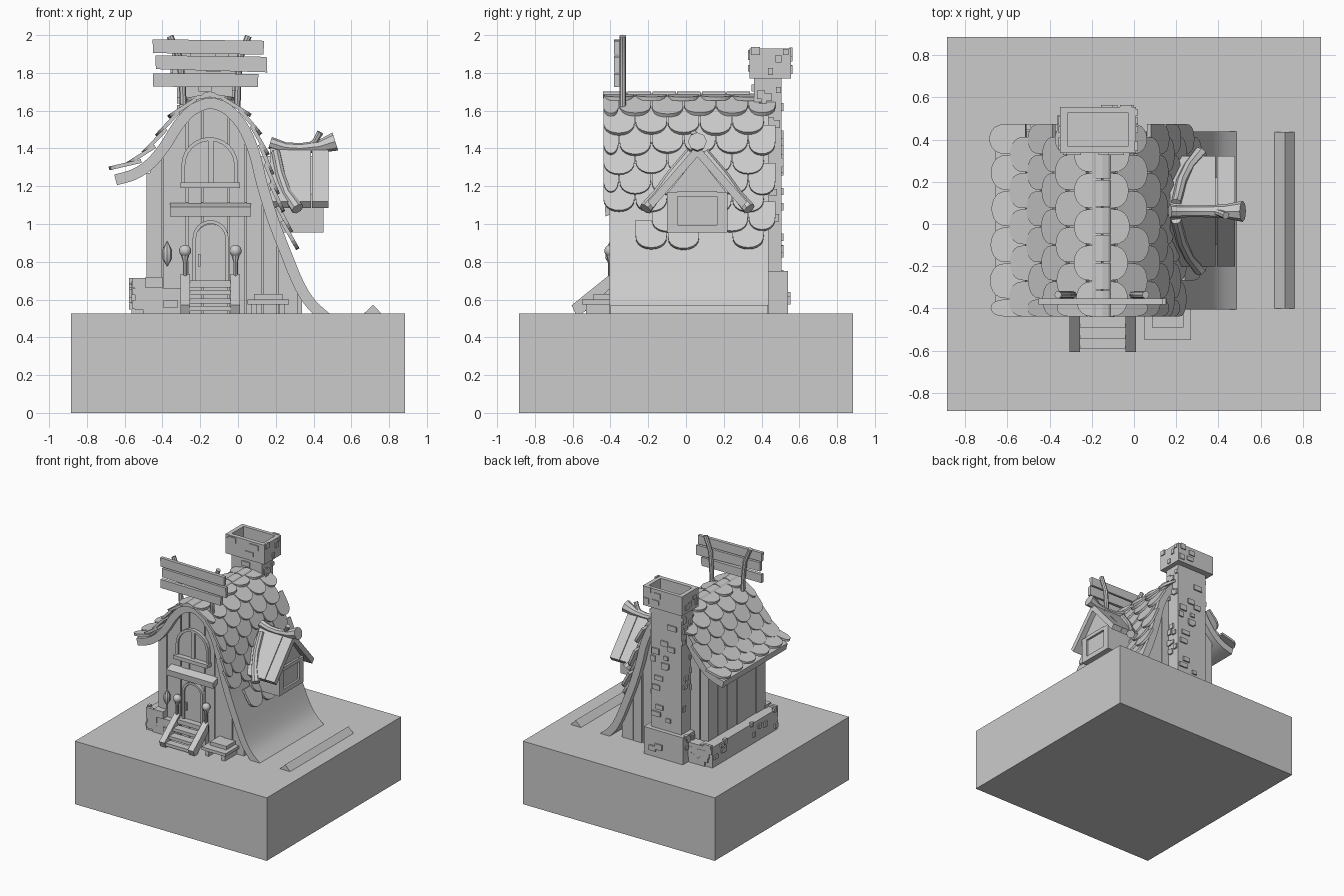
import bpy, bmesh, math, random
from mathutils import Vector as V

if "Cube" in bpy.data.objects:
    bpy.data.objects.remove(bpy.data.objects["Cube"])
random.seed(4)

mat = bpy.data.materials.new("plain grey")
mat.diffuse_color = (0.6, 0.6, 0.6, 1)
mat.use_nodes = True
mat.node_tree.nodes["Principled BSDF"].inputs["Base Color"].default_value = mat.diffuse_color


def finish(name, me, smooth):
    me.materials.clear()
    me.materials.append(mat)
    if smooth:
        for p in me.polygons:
            p.use_smooth = True
        me.set_sharp_from_angle(angle=math.radians(35))
    ob = bpy.data.objects.new(name, me)
    bpy.context.collection.objects.link(ob)
    return ob


def make(name, parts, smooth=False):
    """parts: list of (polygon points, extrusion vector)"""
    bm = bmesh.new()
    for pts, ext in parts:
        a = [bm.verts.new(V(p)) for p in pts]
        b = [bm.verts.new(V(p) + V(ext)) for p in pts]
        bm.faces.new(a)
        bm.faces.new(b[::-1])
        for i in range(len(a)):
            j = (i + 1) % len(a)
            bm.faces.new((a[j], a[i], b[i], b[j]))
    bmesh.ops.recalc_face_normals(bm, faces=bm.faces)
    me = bpy.data.meshes.new(name)
    bm.to_mesh(me)
    bm.free()
    return finish(name, me, smooth)


def box(x0, x1, y0, y1, z0, z1):
    return [(x0, y0, z0), (x1, y0, z0), (x1, y1, z0), (x0, y1, z0)], (0, 0, z1 - z0)


def xz(poly, y0, y1):
    return [(x, y0, z) for x, z in poly], (0, y1 - y0, 0)


def yz(poly, x0, x1):
    return [(x0, y, z) for y, z in poly], (x1 - x0, 0, 0)


def log(name, pts, radii):
    cu = bpy.data.curves.new(name, 'CURVE')
    cu.dimensions = '3D'
    cu.bevel_depth = 1.0
    cu.bevel_resolution = 2
    cu.use_fill_caps = True
    sp = cu.splines.new('POLY')
    sp.points.add(len(pts) - 1)
    for q, p, r in zip(sp.points, pts, radii):
        q.co, q.radius = (*p, 1), r
    tmp = bpy.data.objects.new(name + "_path", cu)
    bpy.context.collection.objects.link(tmp)
    me = bpy.data.meshes.new_from_object(tmp.evaluated_get(bpy.context.evaluated_depsgraph_get()))
    bpy.data.objects.remove(tmp)
    return finish(name, me, True)


def arch(x0, x1, z0, z1, n=12):
    r, c = (x1 - x0) / 2, (x0 + x1) / 2
    return [(x0, z0)] + [(c - r * math.cos(math.pi * i / n), z1 - r + r * math.sin(math.pi * i / n))
                         for i in range(n + 1)] + [(x1, z0)]


def arch_ring(x0, x1, z0, z1, w):
    return arch(x0, x1, z0, z1) + arch(x0 + w, x1 - w, z0, z1 - w)[::-1]


def stones(x0, x1, y0, y1, z0, z1, n, d=0.012):
    """random blocks standing out of the four sides of a box"""
    out = []
    for i in range(n):
        w, h = random.uniform(.02, .04), random.uniform(.015, .024)
        z = random.uniform(z0 + h, z1 - h)
        if i % 2:
            x = random.uniform(x0 + w, x1 - w)
            y = random.choice((y0, y1))
            out.append(box(x - w, x + w, y - d, y + d, z - h, z + h))
        else:
            y = random.uniform(y0 + w * .6, y1 - w * .6)
            x = random.choice((x0, x1))
            out.append(box(x - d, x + d, y - w * .6, y + w * .6, z - h, z + h))
    return out


# ground block and loose ridge on the ground
make("ground_block", [box(-.885, .885, -.885, .885, 0, .525)])
make("ground_ridge", [xz([(.66, .52), (.715, .572), (.765, .52)], -.4, .435)])

# roof curve, sampled as a spline
ctrl = [(-.655, 1.262), (-.56, 1.29), (-.48, 1.345), (-.41, 1.43), (-.34, 1.54), (-.26, 1.625),
        (-.15, 1.668), (-.04, 1.63), (.05, 1.53), (.112, 1.39), (.155, 1.22), (.21, 1.04),
        (.275, .87), (.345, .70), (.41, .595), (.51, .505)]
curve = []
for i in range(len(ctrl) - 1):
    p = [V(ctrl[max(0, min(len(ctrl) - 1, i + k))]) for k in (-1, 0, 1, 2)]
    for k in range(5):
        t = k / 5
        curve.append(.5 * (2 * p[1] + (p[2] - p[0]) * t + (2 * p[0] - 5 * p[1] + 4 * p[2] - p[3]) * t * t
                           + (3 * p[1] - p[0] - 3 * p[2] + p[3]) * t ** 3))
curve.append(V(ctrl[-1]))
inner = []
for i, p in enumerate(curve):
    t = (curve[min(i + 1, len(curve) - 1)] - curve[max(i - 1, 0)]).normalized()
    inner.append(p - V((-t.y, t.x)) * .058)
make("roof_shell", [xz(curve + inner[::-1], -.405, .437)], True)


def z_in(x):
    for a, b in zip(inner, inner[1:]):
        if a.x <= x <= b.x:
            return a.y + (b.y - a.y) * (x - a.x) / (b.x - a.x) + .01
    return .53


def strip(a, b):
    top = [a + (b - a) * k / 5 for k in range(6)]
    return [(b, .5), (a, .5)] + [(x, max(.51, z_in(x))) for x in top]


# house body with upright planks on the front, back and left
make("house_core", [xz(strip(-.46 + i * .1, -.36 + i * .1), -.34, .36) for i in range(8)])
edges = [-.47, -.40, -.27, -.19, -.05, .04, .13, .21, .32]
planks = []
for a, b in zip(edges, edges[1:]):
    d = random.uniform(0, .012)
    planks += [xz(strip(a + .004, b - .004), -.362 - d, -.33), xz(strip(a + .004, b - .004), .35, .385 + d)]
for i in range(6):
    y = -.36 + i * .125
    planks.append(box(-.475 - random.uniform(0, .012), -.44, y + .003, y + .122, .52, 1.27))
make("wall_planks", planks)


# scalloped roof tiles
def on_curve(path, s):
    for a, b in zip(path, path[1:]):
        d = (b - a).length
        if s <= d or b is path[-1]:
            return a + (b - a) * (s / d)
        s -= d


top = 30
sides = {"left": (curve[:top + 1][::-1], -1, 6, .112), "right": (curve[top:], 1, 9, .106)}
for side, (path, sg, rows, step) in sides.items():
    tiles = []
    for r in range(rows):
        s = .125 + r * step
        lo, hi = on_curve(path, s), on_curve(path, max(0, s - .17))
        ax = (lo - hi).normalized()
        nm = V((-ax.y, ax.x)) * sg
        P, Q = hi + nm * .003, lo + nm * .028
        ax = (Q - P).normalized()
        L = (Q - P).length
        nm = V((-ax.y, ax.x)) * sg
        y = -.44 - (.085 if r % 2 else 0)
        while y < .44:
            a, b = max(y, -.44), min(y + .17, .475)
            y += .171
            c, w = (a + b) / 2, (b - a) / 2 - .002
            if w < .03:
                continue
            if side == "right" and ((lo.y < 1.04 and c < -.2) or (lo.y < .93 and .12 < c < .28)):
                continue
            e = .08
            jog = random.uniform(-.008, .008)
            out = [(c - w, 0), (c + w, 0)] + [
                (c + w * math.cos(math.pi * k / 10), L + jog - e + e * math.sin(math.pi * k / 10) ** .8)
                for k in range(11)]
            pts = [(P.x + ax.x * v, u, P.y + ax.y * v) for u, v in out]
            tiles.append((pts, (nm.x * .02, 0, nm.y * .02)))
    make("roof_tiles_" + side, tiles)
caps = []
for i in range(6):
    y = -.44 + i * .131
    caps.append(xz([(-.21, 1.665), (-.18, 1.694), (-.15, 1.702), (-.12, 1.694), (-.09, 1.665),
                    (-.15, 1.675)], y, y + .125))
make("ridge_caps", caps)

# chimney and stone footing
make("chimney", [box(-.31, -.03, .36, .505, .52, 1.78), box(-.35, .01, .36, .54, .52, .75),
                 box(-.35, .01, .335, .37, 1.77, 1.93), box(-.35, .01, .525, .555, 1.77, 1.93),
                 box(-.35, -.315, .37, .525, 1.77, 1.93), box(-.025, .01, .37, .525, 1.77, 1.93),
                 box(-.33, -.01, .36, .54, 1.77, 1.84)]
     + stones(-.31, -.03, .36, .505, .78, 1.75, 60) + stones(-.35, .01, .36, .54, .54, .76, 14)
     + stones(-.35, .01, .335, .555, 1.78, 1.94, 16, .008))
make("stone_footing", [box(-.565, -.45, -.40, .46, .52, .695), box(-.5, -.30, -.41, -.34, .52, .66),
                       box(-.5, -.3, .36, .47, .52, .69), box(-.49, -.40, -.42, -.34, .66, .72)]
     + stones(-.565, -.45, -.40, .46, .54, .715, 44) + stones(-.5, -.30, -.41, .46, .54, .66, 14))

# door, upper window, sill and awning
make("door", [xz(arch(-.225, -.06, .69, 1.0), -.38, -.35)])
make("door_frame", [xz(arch_ring(-.24, -.05, .69, 1.02, .018), -.395, -.35)])
make("door_handle", [box(-.212, -.198, -.395, -.37, .775, .84)])
make("upper_window", [xz(arch(-.29, -.01, 1.2, 1.45), -.377, -.35)])
make("window_frame", [xz(arch_ring(-.30, 0, 1.2, 1.46, .02), -.392, -.35), box(-.16, -.13, -.388, -.35, 1.2, 1.45)])
make("window_sill", [box(-.305, .01, -.42, -.35, 1.19, 1.22)])
make("door_awning", [yz([(-.35, 1.115), (-.35, 1.07), (-.425, 1.04), (-.43, 1.09)], -.36, .07)])

# stairs with side boards and a landing
make("stairs", [box(-.27, -.03, -.43, -.34, .665, .70), box(-.26, -.03, -.49, -.42, .625, .65),
                box(-.26, -.03, -.545, -.475, .58, .605), box(-.26, -.03, -.59, -.53, .54, .565),
                box(-.29, -.26, -.43, -.38, .52, .7), box(-.03, 0, -.43, -.38, .52, .7)])
for n, x in (("left", -.305), ("right", -.04)):
    make("stair_board_" + n, [yz([(-.605, .57), (-.585, .525), (-.55, .525), (-.40, .66), (-.40, .735)], x, x + .05)])

# lamp posts with globes
for n, x in (("left", -.28), ("right", -.013)):
    log("lamp_post_" + n, [(x, -.4, .7), (x, -.4, .80), (x, -.4, .835)], [.012, .012, .022])
    bm = bmesh.new()
    bmesh.ops.create_uvsphere(bm, u_segments=16, v_segments=10, radius=.032)
    bmesh.ops.translate(bm, verts=bm.verts, vec=(x, -.4, .858))
    me = bpy.data.meshes.new("lamp_globe_" + n)
    bm.to_mesh(me)
    bm.free()
    finish("lamp_globe_" + n, me, True)

# hanging diamond lantern
log("diamond_lantern", [(-.375, -.4, .775), (-.375, -.4, .815), (-.375, -.4, .865), (-.375, -.4, .91)],
    [.002, .025, .025, .002])

# front stone step
make("side_step", [box(.05, .27, -.55, -.36, .575, .60), box(.085, .235, -.49, -.36, .60, .63),
                   box(.07, .10, -.53, -.36, .52, .58), box(.22, .25, -.53, -.36, .52, .58)])

# roof sign: three crooked boards on two bent posts
make("sign_boards", [xz([(-.45, 1.905), (.135, 1.897), (.138, 1.97), (-.452, 1.978)], -.38, -.352),
                     xz([(-.435, 1.82), (.155, 1.803), (.152, 1.885), (-.437, 1.893)], -.38, -.352),
                     xz([(-.45, 1.727), (.105, 1.725), (.108, 1.795), (-.45, 1.797)], -.38, -.352)])
log("sign_post_left", [(-.29, -.335, 1.63), (-.295, -.335, 1.75), (-.31, -.335, 1.88), (-.36, -.335, 1.995)], [.018] * 4)
log("sign_post_right", [(-.005, -.335, 1.61), (0, -.335, 1.75), (.01, -.335, 1.88), (.055, -.335, 1.995)], [.018] * 4)

# dormer
c = .06
make("dormer_body", [yz([(-.10, .955), (.22, .955), (.22, 1.16), (c, 1.36), (-.10, 1.16)], .12, .435)])
make("dormer_window_frame", [box(.40, .452, -.10, -.045, .955, 1.17), box(.40, .452, .165, .22, .955, 1.17),
                             box(.40, .452, -.045, .165, .955, .995), box(.40, .452, -.045, .165, 1.145, 1.175)])
slabs = []
for sg in (-1, 1):
    poly = [(c, 1.42), (c + sg * .262, 1.118), (c + sg * .235, 1.085), (c, 1.355)]
    slabs += [yz(poly, .17, .387), yz(poly, .392, .478)]
make("dormer_roof", slabs)
for n, sg in (("left", -1), ("right", 1)):
    log("dormer_log_" + n, [(.2, c + sg * .04, 1.38), (.225, c + sg * .14, 1.26), (.26, c + sg * .21, 1.16),
                            (.315, c + sg * .275, 1.08)], [.024, .026, .028, .034])
log("ridge_log", [(.17, c, 1.43), (.25, c, 1.405), (.33, c, 1.40), (.43, c, 1.41), (.515, c, 1.437)],
    [.032, .028, .028, .033, .05])
log("ridge_twig", [(.38, c, 1.41), (.41, .05, 1.44), (.435, .04, 1.485)], [.016, .016, .018])
